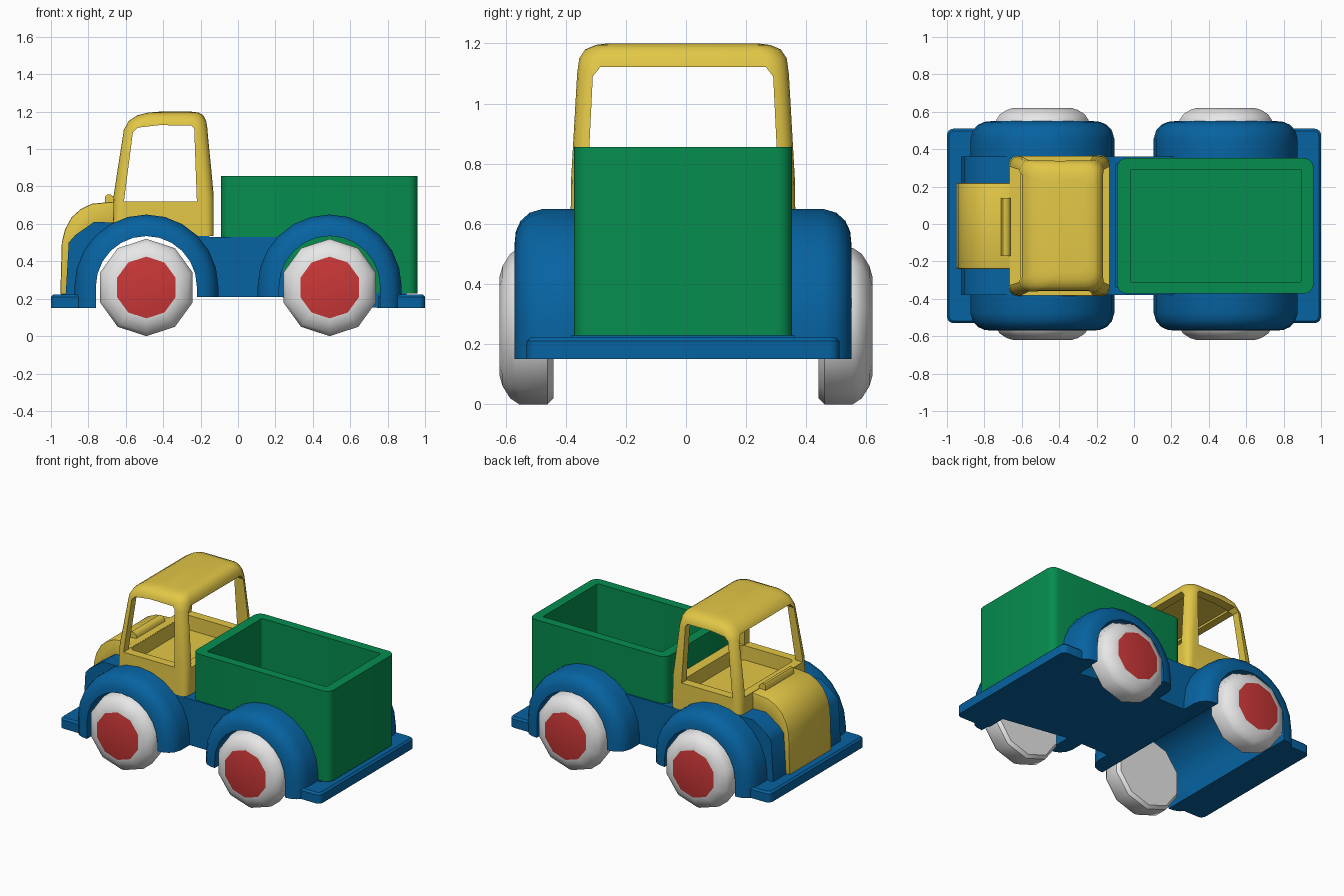
import bpy, bmesh, math

if "Cube" in bpy.data.objects:
    bpy.data.objects.remove(bpy.data.objects["Cube"])

YC = -0.01  # the body sits a hair off centre, the wheels do not


def colour(name, rgb):
    m = bpy.data.materials.new(name)
    m.diffuse_color = [(c / 255) ** 2.2 for c in rgb] + [1]
    m.use_nodes = True
    m.node_tree.nodes["Principled BSDF"].inputs["Base Color"].default_value = m.diffuse_color
    return m


YELLOW = colour("yellow", (226, 198, 72))
BLUE = colour("blue", (15, 99, 160))
GREEN = colour("green", (14, 140, 80))
RED = colour("red", (202, 58, 58))
WHITE = colour("white", (232, 232, 232))


def make(name, bm, mats, smooth=40, bevel=0):
    bmesh.ops.recalc_face_normals(bm, faces=bm.faces[:])
    me = bpy.data.meshes.new(name)
    bm.to_mesh(me)
    bm.free()
    for m in mats:
        me.materials.append(m)
    ob = bpy.data.objects.new(name, me)
    bpy.context.collection.objects.link(ob)
    if bevel:
        mod = ob.modifiers.new("bevel", 'BEVEL')
        mod.width, mod.segments, mod.limit_method = bevel, 2, 'ANGLE'
        mod.angle_limit = math.radians(50)
        apply(ob, mod)
    if smooth:
        select(ob)
        bpy.ops.object.shade_smooth_by_angle(angle=math.radians(smooth))
    return ob


def select(ob):
    bpy.ops.object.select_all(action='DESELECT')
    ob.select_set(True)
    bpy.context.view_layer.objects.active = ob


def apply(ob, mod):
    select(ob)
    bpy.ops.object.modifier_apply(modifier=mod.name)


def loft(loops, closed=False):
    """Skin a list of equal-length point loops; cap the ends unless closed."""
    bm = bmesh.new()
    rings = [[bm.verts.new(p) for p in loop] for loop in loops]
    n = len(rings[0])
    pairs = list(zip(rings, rings[1:])) + ([(rings[-1], rings[0])] if closed else [])
    for a, b in pairs:
        for i in range(n):
            j = (i + 1) % n
            bm.faces.new((a[i], a[j], b[j], b[i]))
    if not closed:
        bm.faces.new(rings[0])
        bm.faces.new(rings[-1])
    return bm


def round_rect(z, x0, x1, yh, r, seg=4):
    pts = []
    for k, (cx, cy) in enumerate([(x1 - r, yh - r), (x0 + r, yh - r),
                                  (x0 + r, r - yh), (x1 - r, r - yh)]):
        for s in range(seg + 1):
            a = math.pi / 2 * (k + s / seg)
            pts.append((cx + r * math.cos(a), YC + cy + r * math.sin(a), z))
    return pts


def prism_y(profile, y0, y1):
    return loft([[(x, y, z) for x, z in profile] for y in (y0, y1)])


def prism_x(profile, x0, x1):
    return loft([[(x, y, z) for y, z in profile] for x in (x0, x1)])


def cut(ob, bm):
    tool = make("cutter", bm, ob.data.materials, smooth=0)
    tool.hide_render = True
    mod = ob.modifiers.new("cut", 'BOOLEAN')
    mod.operation, mod.solver, mod.object = 'DIFFERENCE', 'EXACT', tool
    apply(ob, mod)
    bpy.data.objects.remove(tool)


# chassis: side profile with the front wheel arch running right through
arch = [(-0.49 + 0.27 * math.cos(math.pi * i / 12), 0.265 + 0.27 * math.sin(math.pi * i / 12))
        for i in range(13)]
chassis = [(-0.76, 0.15), (-0.925, 0.16), (-0.905, 0.5), (-0.87, 0.54), (-0.77, 0.61),
           (-0.25, 0.6), (-0.15, 0.53), (-0.095, 0.53), (-0.095, 0.23), (0.9, 0.23),
           (0.9, 0.15), (0.76, 0.15), (0.22, 0.21), (-0.22, 0.21)] + arch
make("chassis", prism_y(chassis, YC - 0.37, YC + 0.37), [BLUE])

# side skirts between the fenders
for s, side in ((1, "left"), (-1, "right")):
    p = [(-0.1, 0.21), (0.24, 0.21), (0.24, 0.53), (-0.1, 0.53)]
    make(side + "_skirt", prism_y(p, YC + s * 0.33, YC + s * 0.37), [BLUE])

# bumpers
for name, x0, x1 in (("front_bumper", -1.0, -0.76), ("rear_bumper", 0.75, 1.0)):
    make(name, loft([round_rect(0.15, x0, x1, 0.52, 0.035),
                     round_rect(0.21, x0, x1, 0.52, 0.035),
                     round_rect(0.222, x0 + 0.012, x1 - 0.012, 0.508, 0.025)]), [BLUE])

# fenders: rounded section (distance from wheel centre, y) swept over each wheel
SECTION = [(0.27, 0.34), (0.385, 0.34), (0.385, 0.465), (0.372, 0.51), (0.345, 0.54),
           (0.31, 0.556), (0.27, 0.56)]
for cx, place in ((-0.49, "front"), (0.49, "rear")):
    for s, side in ((1, "left"), (-1, "right")):
        e = 1 if cx > 0 else -1          # outward end of the truck
        loops = []
        for i in range(-1, 14):
            a = math.pi * min(max(i, 0), 12) / 12
            foot = {-1: 0.15, 13: 0.21}.get(i)
            loops.append([(cx + e * d * math.cos(a), YC + s * y,
                           0.265 + d * math.sin(a) if foot is None else foot)
                          for d, y in SECTION])
        make(f"{place}_{side}_fender", loft(loops), [BLUE], 50)

        # wheel: ten-sided tyre with a red hub cap face
        prof = [(0.24, 0.44), (0.26, 0.46), (0.26, 0.555), (0.24, 0.585),
                (0.20, 0.61), (0.165, 0.62)]
        bm = loft([[(cx + r * math.sin(math.tau * k / 10), s * y,
                     0.26 + r * math.cos(math.tau * k / 10)) for k in range(10)]
                   for r, y in prof])
        for f in bm.faces:
            f.material_index = int(abs(f.calc_center_median().y) > 0.618)
        make(f"{place}_{side}_wheel", bm, [WHITE, RED], 40)

# hood
hood = [(-0.88, 0.222), (-0.95, 0.222), (-0.942, 0.5), (-0.925, 0.57), (-0.89, 0.635),
        (-0.84, 0.68), (-0.78, 0.708), (-0.65, 0.72), (-0.65, 0.58), (-0.8, 0.56),
        (-0.87, 0.48)]
make("hood", prism_y(hood, YC - 0.23, YC + 0.23), [YELLOW], 35, 0.008)
ridge = [(-0.71, 0.69), (-0.71, 0.745), (-0.70, 0.757), (-0.68, 0.757), (-0.66, 0.74),
         (-0.66, 0.69)]
make("hood_ridge", prism_y(ridge, -0.17, 0.14), [YELLOW], 50)

# cab: tapered rounded shell, hollowed, then windows cut through both ways
cab = make("cab", loft([round_rect(*a) for a in (
    (0.535, -0.67, -0.13, 0.375, 0.04),
    (0.75, -0.665, -0.13, 0.372, 0.05),
    (1.10, -0.612, -0.162, 0.352, 0.06),
    (1.15, -0.585, -0.17, 0.345, 0.07),
    (1.18, -0.54, -0.185, 0.325, 0.07),
    (1.195, -0.48, -0.21, 0.29, 0.06),
    (1.20, -0.42, -0.25, 0.25, 0.05))]), [YELLOW], 0)
cut(cab, loft([round_rect(0.62, -0.605, -0.2, 0.312, 0.03),
               round_rect(0.72, -0.605, -0.2, 0.312, 0.03),
               round_rect(1.135, -0.545, -0.225, 0.285, 0.03)]))
cut(cab, prism_y([(-0.61, 0.72), (-0.562, 1.09), (-0.535, 1.115), (-0.42, 1.128),
                  (-0.25, 1.126), (-0.234, 1.11), (-0.22, 0.72)], -0.6, 0.6))
cut(cab, prism_x([(YC - 0.318, 0.721), (YC - 0.3, 1.09), (YC - 0.275, 1.122),
                  (YC + 0.275, 1.122), (YC + 0.3, 1.09), (YC + 0.318, 0.721)], -0.9, 0))
select(cab)
bpy.ops.object.shade_smooth_by_angle(angle=math.radians(35))

# open cargo box with rounded corners
make("cargo_box", loft([round_rect(0.228, -0.09, 0.96, 0.362, 0.05),
                        round_rect(0.855, -0.09, 0.96, 0.362, 0.05),
                        round_rect(0.855, -0.02, 0.895, 0.3, 0.008),
                        round_rect(0.29, -0.02, 0.895, 0.3, 0.008)]), [GREEN])
